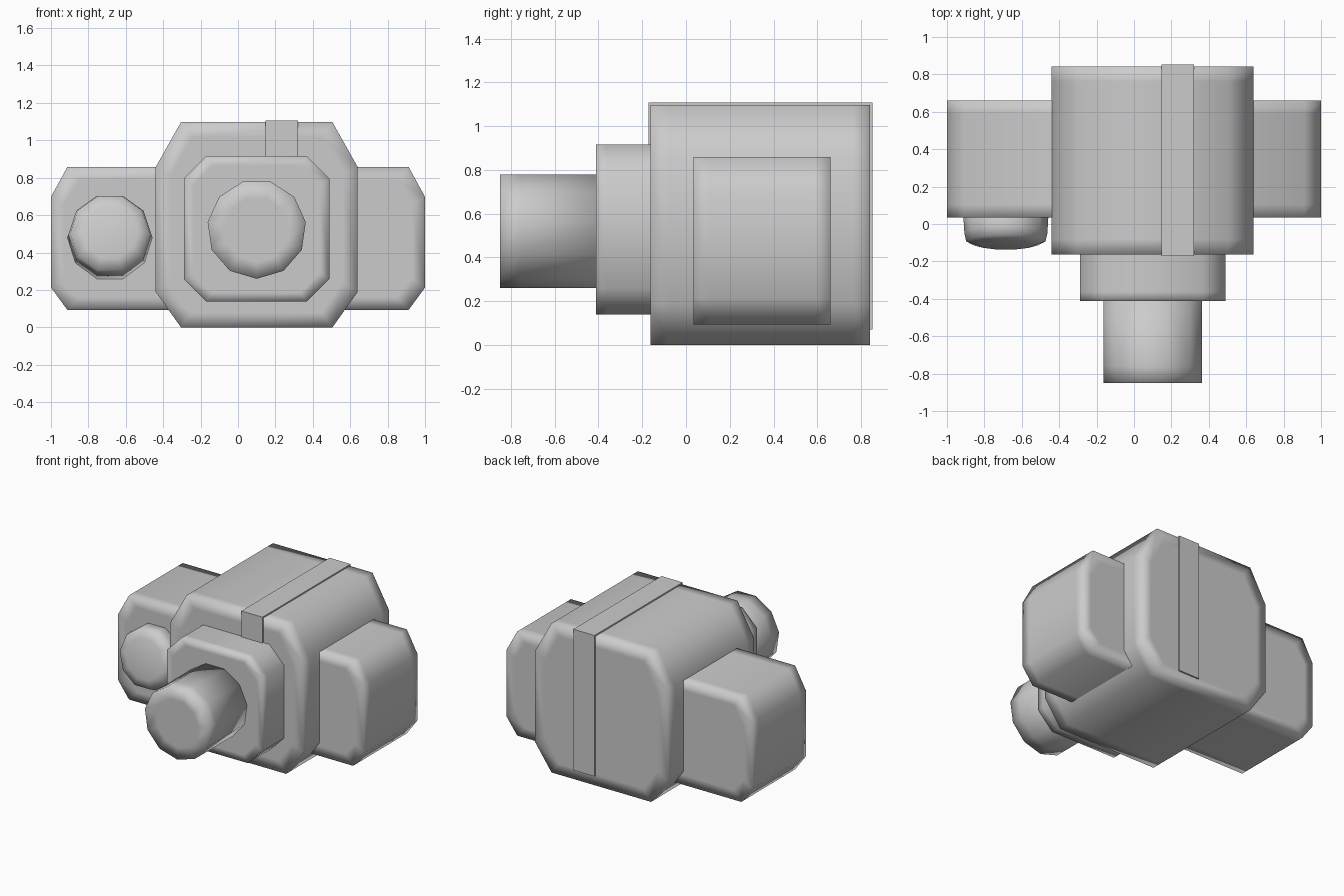
import bpy, bmesh, math

if "Cube" in bpy.data.objects:
    bpy.data.objects.remove(bpy.data.objects["Cube"])


def finish(name, bm, smooth=True):
    bmesh.ops.recalc_face_normals(bm, faces=bm.faces)
    me = bpy.data.meshes.new(name)
    bm.to_mesh(me)
    bm.free()
    ob = bpy.data.objects.new(name, me)
    bpy.context.collection.objects.link(ob)
    for p in me.polygons:
        p.use_smooth = smooth
    return ob


def loft(name, pts, rings):
    """Skin an xz outline along y; each ring is (y, inset towards the centre)."""
    bm = bmesh.new()
    xs, zs = [p[0] for p in pts], [p[1] for p in pts]
    cx, cz = (min(xs) + max(xs)) / 2, (min(zs) + max(zs)) / 2
    hw, hh = (max(xs) - min(xs)) / 2, (max(zs) - min(zs)) / 2
    n, loops = len(pts), []
    for y, d in rings:
        loops.append([bm.verts.new((cx + (x - cx) * (1 - d / hw), y,
                                    cz + (z - cz) * (1 - d / hh))) for x, z in pts])
    for a, b in zip(loops, loops[1:]):
        for i in range(n):
            j = (i + 1) % n
            bm.faces.new((a[i], a[j], b[j], b[i]))
    bm.faces.new(loops[0])
    bm.faces.new(loops[-1])
    return finish(name, bm)


def block(name, pts, y0, y1, d):
    """Softly shaded prism: flat cap centres and support loops near both ends."""
    return loft(name, pts, [(y0, d), (y0, 0), (y0 + d, 0), (y1 - d, 0), (y1, 0), (y1, d)])


def octagon(x0, x1, z0, z1, cx, top, bottom):
    return [(x0 + cx, z1), (x1 - cx, z1), (x1, z1 - top), (x1, z0 + bottom),
            (x1 - cx, z0), (x0 + cx, z0), (x0, z0 + bottom), (x0, z1 - top)]


def polygon(cx, cz, r, n, start):
    return [(cx + r * math.cos(start + i * math.tau / n),
             cz + r * math.sin(start + i * math.tau / n)) for i in range(n)]


# Main body, side wings and front plate
block("main_body", octagon(-0.44, 0.64, 0, 1.097, 0.135, 0.24, 0.19), -0.162, 0.842, 0.08)
block("side_wings", octagon(-1, 1, 0.093, 0.858, 0.088, 0.16, 0.12), 0.035, 0.66, 0.07)
block("front_plate", octagon(-0.29, 0.488, 0.138, 0.916, 0.12, 0.12, 0.12), -0.412, -0.1, 0.05)

# Large eleven-sided lens barrel
loft("large_lens", polygon(0.10, 0.525, 0.265, 11, -math.pi / 2),
     [(-0.85, 0.09), (-0.85, 0), (-0.76, 0), (-0.38, 0)])

# Small ten-sided lens, tilted slightly upwards
small = loft("small_lens", polygon(0, 0, 0.23, 10, 0),
             [(-0.155, 0.08), (-0.135, 0.018), (-0.09, 0.008), (0.05, 0)])
small.location = (-0.685, 0.04, 0.48)
small.rotation_euler.x = math.radians(-10)

# Strap over the top, down the back and behind the front plate
profile = [(-0.172, 0.4), (-0.172, 1.107), (0.852, 1.107), (0.852, 0.07),
           (0.78, 0.07), (0.78, 1.03), (-0.11, 1.03), (-0.11, 0.4)]
bm = bmesh.new()
face = bm.faces.new([bm.verts.new((0.148, y, z)) for y, z in profile])
ext = bmesh.ops.extrude_face_region(bm, geom=[face])
bmesh.ops.translate(bm, vec=(0.172, 0, 0),
                    verts=[v for v in ext["geom"] if isinstance(v, bmesh.types.BMVert)])
finish("strap", bm, smooth=False)
